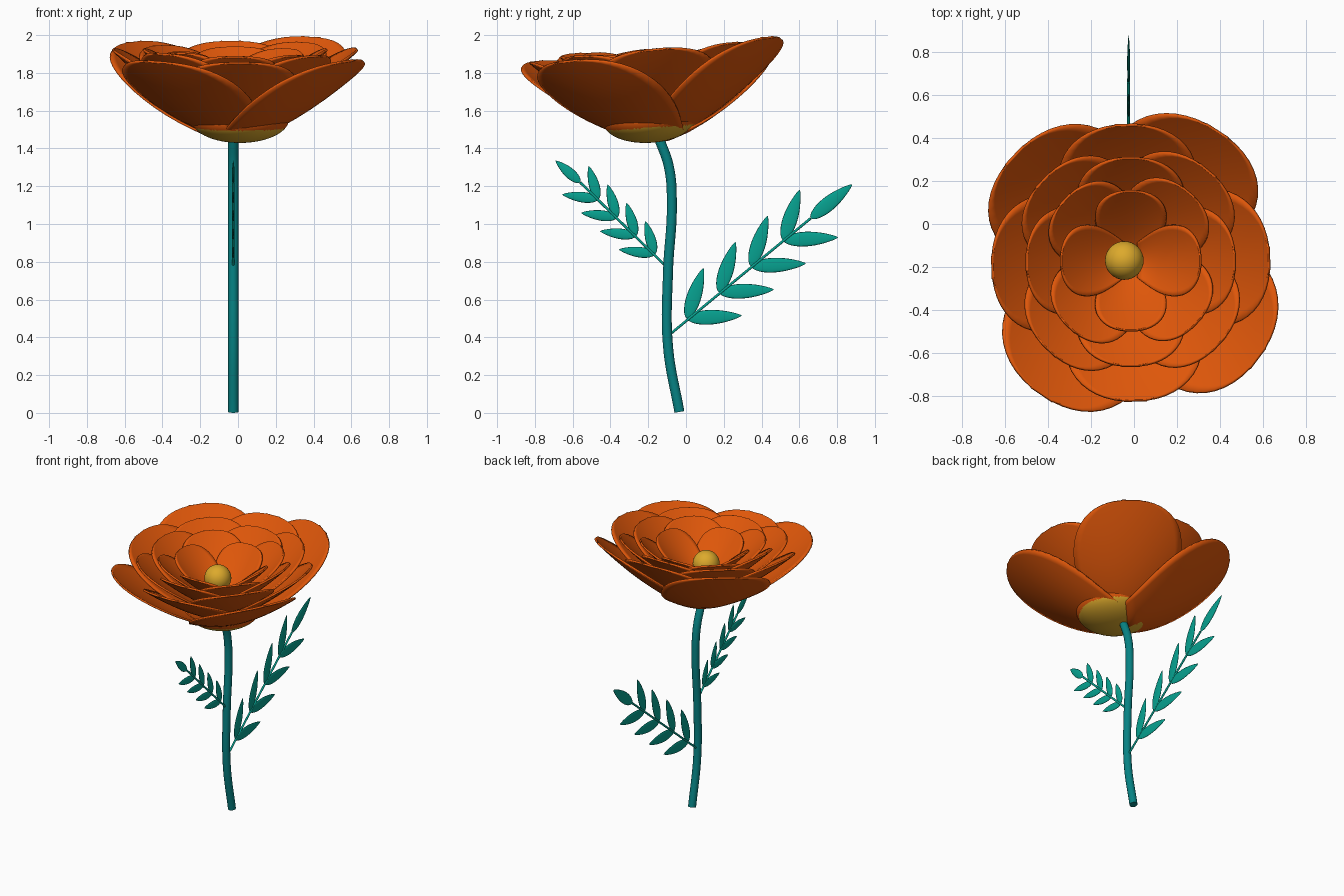
import bpy, bmesh, math
from mathutils import Vector, Matrix

if "Cube" in bpy.data.objects:
    bpy.data.objects.remove(bpy.data.objects["Cube"])

X0 = -0.025  # plane of the stem and leaves


def material(name, rgb):
    m = bpy.data.materials.new(name)
    m.diffuse_color = (*rgb, 1)
    m.use_nodes = True
    m.node_tree.nodes["Principled BSDF"].inputs["Base Color"].default_value = m.diffuse_color
    return m


ORANGE = material("petal orange", (0.74, 0.095, 0.003))
GOLD = material("golden yellow", (0.72, 0.40, 0.025))
STEM = material("stem teal", (0.002, 0.225, 0.23))
LEAF = material("leaf green", (0.002, 0.36, 0.28))


def add_mesh(name, bm, *mats):
    bmesh.ops.recalc_face_normals(bm, faces=bm.faces)
    for f in bm.faces:
        f.smooth = True
    me = bpy.data.meshes.new(name)
    bm.to_mesh(me)
    bm.free()
    for m in mats:
        me.materials.append(m)
    ob = bpy.data.objects.new(name, me)
    bpy.context.collection.objects.link(ob)
    return ob


def tube(name, path, radius, mat):
    """Round tube along (y, z) points."""
    cu = bpy.data.curves.new(name, 'CURVE')
    cu.dimensions = '3D'
    cu.bevel_depth, cu.bevel_resolution, cu.use_fill_caps = radius, 5, True
    sp = cu.splines.new('BEZIER')
    sp.bezier_points.add(len(path) - 1)
    for p, (y, z) in zip(sp.bezier_points, path):
        p.co = (X0, y, z)
        p.handle_left_type = p.handle_right_type = 'AUTO'
    cu.materials.append(mat)
    ob = bpy.data.objects.new(name, cu)
    bpy.context.collection.objects.link(ob)
    bpy.ops.object.select_all(action='DESELECT')
    ob.select_set(True)
    bpy.context.view_layer.objects.active = ob
    bpy.ops.object.convert(target='MESH')
    bpy.ops.object.shade_smooth_by_angle()


def leaflet(name, base, tip, width):
    """Flat leaf with a blunt point between two (y, z) points."""
    a, b = Vector((X0, *base)), Vector((X0, *tip))
    along = b - a
    side = along.cross(Vector((1, 0, 0))).normalized()
    bm = bmesh.new()
    bmesh.ops.create_uvsphere(bm, u_segments=16, v_segments=16, radius=1)
    for v in bm.verts:
        t = (v.co.z + 1) / 2
        r = math.hypot(v.co.x, v.co.y) or 1
        w = math.sin(math.pi * t ** 0.75) ** 0.72 if 0.001 < t < 0.999 else 0
        cx, cy = v.co.x / r * w, v.co.y / r * w
        v.co = a + along * t + side * (cx * width / 2) + Vector((cy * 0.007, 0, 0))
    add_mesh(name, bm, LEAF)


def branch(name, root, end, tip, first, step, up, low, width):
    """Twig with four leaflet pairs and one end leaflet."""
    tube(name + "_twig", [root, end], 0.007, LEAF)
    leaflet(name + "_end_leaflet", end, tip, width)
    for i in range(4):
        b = Vector(first) + Vector(step) * i
        leaflet(f"{name}_upper_leaflet_{i}", b, b + Vector(up), width)
        leaflet(f"{name}_lower_leaflet_{i}", b, b + Vector(low), width)


def petal(name, angle, length, half, z0, z1, power, tilt):
    """Rounded petal lying on a bowl-shaped surface, tilted to the front."""
    bm = bmesh.new()
    nu, nv, c = 18, 16, 0.57
    rows = []
    for i in range(nu + 1):
        u = math.sin(math.pi / 2 * i / nu)
        if u < c:
            w = 0.5 + 0.5 * math.sin(math.pi / 2 * u / c)
        else:
            w = max(0.02, 1 - ((u - c) / (1 - c)) ** 2.2) ** (1 / 2.2)
        row = []
        for j in range(nv + 1):
            x = 0.03 + (length - 0.03) * u
            y = half * w * (2 * j / nv - 1)
            rr = math.hypot(x, y * 0.9) / length
            row.append(bm.verts.new((x, y, z0 + (z1 - z0) * rr ** power - 1.5)))
        rows.append(row)
    for r, s in zip(rows, rows[1:]):
        for j in range(nv):
            bm.faces.new((r[j], s[j], s[j + 1], r[j + 1]))
    bm.transform(Matrix.Translation((-0.015, -0.14 - 0.005 * (6 - tilt), 1.5))
                 @ Matrix.Rotation(math.radians(tilt), 4, 'X')
                 @ Matrix.Rotation(math.radians(angle), 4, 'Z'))
    ob = add_mesh(name, bm, ORANGE)
    mod = ob.modifiers.new("thickness", 'SOLIDIFY')
    mod.thickness, mod.offset = 0.013, 0


# Petal rings, outside to inside: length, half width, base z, tip z, curve, tilt, angles
rings = [
    (0.74, 0.36, 1.437, 1.91, 1.5, 6, (57, 137, 236, 323)),
    (0.645, 0.32, 1.475, 1.91, 1.45, 5, (2, 92, 182, 272)),
    (0.56, 0.28, 1.51, 1.915, 1.4, 4, (50, 137, 227, 317)),
    (0.485, 0.25, 1.54, 1.91, 1.4, 3, (0, 90, 180, 270)),
    (0.42, 0.21, 1.57, 1.90, 1.35, 2, (50, 137, 227, 317)),
    (0.325, 0.165, 1.60, 1.87, 1.35, 1, (0, 90, 180, 270)),
]
for k, (length, half, z0, z1, power, tilt, angles) in enumerate(rings):
    for i, angle in enumerate(angles):
        lift = 0.014 * ((i + 1) % 2)
        petal(f"petal_{k}_{i}", angle, length, half, z0 + lift, z1 + lift, power, tilt)

# Flower base: shallow cup, gold underneath and orange near the rim
bm = bmesh.new()
bmesh.ops.create_icosphere(bm, subdivisions=5, radius=1)
bmesh.ops.delete(bm, geom=[v for v in bm.verts if v.co.z > 0.02], context='VERTS')
for f in bm.faces:
    f.material_index = 1 if f.calc_center_median().z > -0.36 else 0
bm.transform(Matrix.Translation((0.01, -0.19, 1.555))
             @ Matrix.Rotation(math.radians(4), 4, 'X')
             @ Matrix.Diagonal((0.26, 0.25, 0.125, 1)))
cup = add_mesh("flower_base", bm, GOLD, ORANGE)
cup.modifiers.new("thickness", 'SOLIDIFY').thickness = 0.01

# Golden centre
bm = bmesh.new()
bmesh.ops.create_uvsphere(bm, u_segments=32, v_segments=20, radius=0.09)
bm.transform(Matrix.Translation((-0.045, -0.17, 1.745)))
add_mesh("flower_centre", bm, GOLD)

# Stem and the two leafy branches
tube("stem", [(-0.035, 0.005), (-0.095, 0.35), (-0.095, 0.75), (-0.075, 1.1),
              (-0.09, 1.3), (-0.145, 1.46)], 0.027, STEM)
branch("back_branch", (-0.08, 0.42), (0.66, 1.03), (0.88, 1.21),
       (0.005, 0.50), (0.17, 0.138), (0.087, 0.267), (0.29, 0.015), 0.078)
branch("front_branch", (-0.1, 0.77), (-0.56, 1.22), (-0.69, 1.335),
       (-0.165, 0.84), (-0.1, 0.097), (-0.05, 0.175), (-0.19, 0.025), 0.056)
